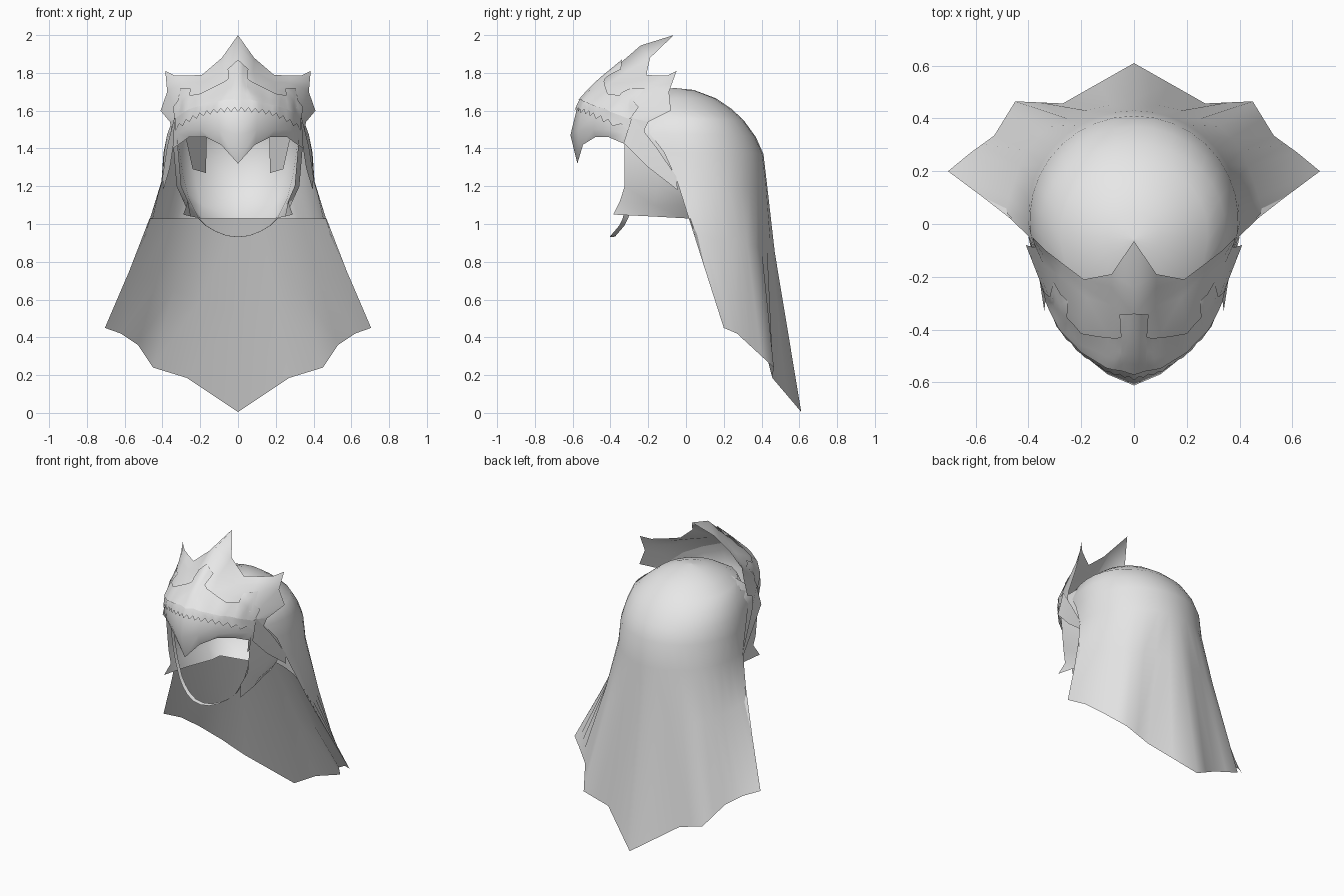
import bpy, math
from mathutils import Vector
from mathutils.bvhtree import BVHTree

metal = bpy.data.materials.new("light_grey")
metal.diffuse_color = (0.8, 0.8, 0.8, 1)


def grid_data(rows):
    """Vertices and quads of a sheet through equally long rows of points."""
    n = len(rows[0])
    verts = [Vector(p) for row in rows for p in row]
    faces = [(r * n + c, r * n + c + 1, (r + 1) * n + c + 1, (r + 1) * n + c)
             for r in range(len(rows) - 1) for c in range(n - 1)]
    return verts, faces


def sheet(name, rows, angle=40):
    """Half sheet on +x, mirrored to -x and smooth shaded."""
    verts, faces = grid_data(rows)
    mesh = bpy.data.meshes.new(name)
    mesh.from_pydata(verts, [], faces)
    mesh.materials.append(metal)
    obj = bpy.data.objects.new(name, mesh)
    bpy.context.collection.objects.link(obj)
    bpy.ops.object.select_all(action='DESELECT')
    obj.select_set(True)
    bpy.context.view_layer.objects.active = obj
    bpy.ops.object.shade_smooth_by_angle(angle=math.radians(angle))
    mod = obj.modifiers.new("mirror", 'MIRROR')
    mod.use_axis[0] = True
    mod.merge_threshold = 0.001
    return obj


def densify(row):
    """Insert the midpoint between neighbouring points."""
    pts = [Vector(p) for p in row]
    out = [pts[0]]
    for a, b in zip(pts, pts[1:]):
        out += [(a + b) / 2, b]
    return out


def ring(z, yc, rx, back, front, amax=180, z_front=None, n=10):
    """Half oval from the back centre round to the front edge."""
    z_front = z if z_front is None else z_front
    row = []
    for k in range(n + 1):
        c, s = (f(math.radians(amax * k / n)) for f in (math.cos, math.sin))
        row.append((rx * s, yc + c * (back - yc if c > 0 else yc - front),
                    z + (z_front - z) * k / n))
    return row


# Veil: rounded hood that flares into a pointed cape
hem = [(0, .61, .005), (.27, .457, .185), (.45, .465, .24),
       (.53, .335, .36), (.62, .27, .42), (.705, .2, .45)]
veil_rows = [
    ring(1.72, -0.06, 0.0, -0.06, -0.06),
    ring(1.71, -0.05, 0.1, 0.04, -0.15),
    ring(1.665, -0.05, 0.21, 0.16, -0.28),
    ring(1.61, -0.03, 0.28, 0.24, -0.38, 160),
    ring(1.55, -0.01, 0.345, 0.305, -0.44, 118, 1.56),
    ring(1.46, 0.0, 0.375, 0.37, -0.44, 116, 1.48),
    ring(1.37, 0.02, 0.395, 0.41, -0.4, 109, 1.38),
    ring(1.2, 0.03, 0.405, 0.43, -0.38, 101, 1.23),
    densify([(0, .47, .85), (.18, .43, .87), (.325, .37, .88),
             (.41, .28, .9), (.455, .16, .92), (.49, .04, .95)]),
    densify(hem),
]
sheet("veil", veil_rows, 50)

# Lining that slopes from the neck down to the hem
sheet("veil_lining", [
    [(0, .22, 1.03), (.12, .21, 1.03), (.24, .17, 1.03),
     (.34, .12, 1.03), (.42, .06, 1.03), (.468, .02, 1.03)],
    [(0, .41, .52), (.2, .35, .6), (.34, .3, .65),
     (.43, .22, .7), (.52, .15, .73), (.576, .104, .75)],
    hem,
], 60)

# Visor: brow plate with a pointed nose
visor_rows = [
    [(0, -.575, 1.32), (.09, -.545, 1.42), (.17, -.48, 1.46),
     (.26, -.41, 1.46), (.30, -.34, 1.43), (.345, -.26, 1.4)],
    [(0, -.612, 1.47), (.1, -.57, 1.5), (.2, -.49, 1.5),
     (.275, -.41, 1.5), (.32, -.33, 1.48), (.35, -.22, 1.45)],
    [(0, -.58, 1.6), (.1, -.55, 1.6), (.2, -.48, 1.58),
     (.28, -.39, 1.55), (.325, -.3, 1.52), (.352, -.22, 1.5)],
    [(0, -.555, 1.66), (.1, -.53, 1.655), (.2, -.465, 1.63),
     (.285, -.375, 1.6), (.33, -.285, 1.56), (.36, -.2, 1.54)],
]
sheet("visor", visor_rows)

# Crown: tall front peak and a pair of spikes on each side
crown_rows = [
    visor_rows[-1],
    [(0, -.46, 1.76), (.1, -.42, 1.735), (.2, -.37, 1.71),
     (.28, -.29, 1.69), (.345, -.22, 1.64), (.41, -.08, 1.6)],
    [(0, -.35, 1.85), (.08, -.31, 1.81), (.18, -.28, 1.755),
     (.28, -.2, 1.745), (.345, -.15, 1.72), (.375, -.09, 1.7)],
    [(0, -.24, 1.945), (.085, -.24, 1.85), (.185, -.24, 1.775),
     (.275, -.175, 1.765), (.34, -.125, 1.755), (.38, -.07, 1.755)],
    [(0, -.065, 2.0), (.085, -.19, 1.88), (.19, -.21, 1.79),
     (.27, -.15, 1.785), (.335, -.1, 1.785), (.385, -.05, 1.81)],
]
sheet("crown", crown_rows, 60)

# Raised trims are draped over the visor and crown
base = BVHTree.FromPolygons(*grid_data(visor_rows + crown_rows[1:]))


def drape(x, z, lift):
    hit = base.ray_cast(Vector((max(x, .002), -2, z)), Vector((0, 1, 0)))[0]
    if hit is None:
        hit = base.find_nearest(Vector((x, -.25, z)))[0]
    return (x, hit.y - lift * (1 + 2 * x), z)


def trim(name, upper, lower, lift, steps=5):
    rows = []
    for s in range(steps + 1):
        t = s / steps
        rows.append([drape(a[0] + (b[0] - a[0]) * t, a[1] + (b[1] - a[1]) * t, lift)
                     for a, b in zip(upper, lower)])
    sheet(name, rows)


# Hooked front tier of the crown
tier_top = [(0, 1.87), (.055, 1.82), (.045, 1.775), (.07, 1.755), (.13, 1.725),
            (.2, 1.69), (.26, 1.68), (.25, 1.72), (.305, 1.72), (.32, 1.65), (.345, 1.62)]
tier_low = [(0, 1.655), (.035, 1.66), (.055, 1.66), (.08, 1.655), (.13, 1.645),
            (.2, 1.625), (.24, 1.615), (.265, 1.605), (.29, 1.59), (.31, 1.575), (.335, 1.555)]
trim("crown_tier", densify([p + (0,) for p in tier_top]),
     densify([p + (0,) for p in tier_low]), .015)

# Toothed brow band
band_top, band_low = [], []
for i in range(19):
    x = .33 * i / 18
    drop = .1 * (x / .33) ** 2.5
    band_top.append((x, 1.665 - drop))
    band_low.append((x, 1.605 - drop + (.012 if i % 2 else -.012)))
trim("brow_band", band_top, band_low, .011, 3)

# Skull cap, cheek guards and a neck guard that tapers inward
sheet("cap_with_cheek_guards", [
    [(.2, -.2, 1.64), (.2, -.1, 1.64), (.18, .02, 1.64), (.12, .09, 1.64), (0, .13, 1.64)],
    [(.32, -.28, 1.55), (.33, -.15, 1.54), (.31, .05, 1.54), (.22, .2, 1.54), (0, .27, 1.54)],
    [(.32, -.325, 1.43), (.345, -.15, 1.44), (.345, .05, 1.44), (.25, .25, 1.44), (0, .345, 1.44)],
    [(.3, -.325, 1.2), (.325, -.15, 1.2), (.31, .05, 1.2), (.22, .2, 1.2), (0, .27, 1.2)],
    [(.265, -.35, 1.12), (.28, -.17, 1.1), (.25, .03, 1.1), (.19, .15, 1.1), (0, .22, 1.1)],
    [(.29, -.385, 1.05), (.25, -.18, 1.04), (.2, 0, 1.03), (.19, .08, 1.03), (0, .12, 1.03)],
], 50)

# Padding flaps inside the face opening
sheet("inner_flap", [
    [(.28, -.28, 1.47), (.165, -.05, 1.47)],
    [(.24, -.24, 1.29), (.17, -.05, 1.27)],
])

# Bands running from the visor down to the veil edge
sheet("side_band", [
    [(.335, -.285, 1.57), (.375, -.16, 1.41), (.4, -.05, 1.25)],
    [(.34, -.33, 1.43), (.36, -.2, 1.3), (.395, -.045, 1.18)],
])

# Chin strap hanging in a loop
strap = [(0, -.405, .93), (.06, -.4, .937), (.12, -.38, .96), (.17, -.355, .99),
         (.21, -.335, 1.03), (.26, -.31, 1.13), (.29, -.3, 1.25), (.315, -.29, 1.42)]
sheet("chin_strap", [strap, [(x, y + .03, z + .003) for x, y, z in strap]])
